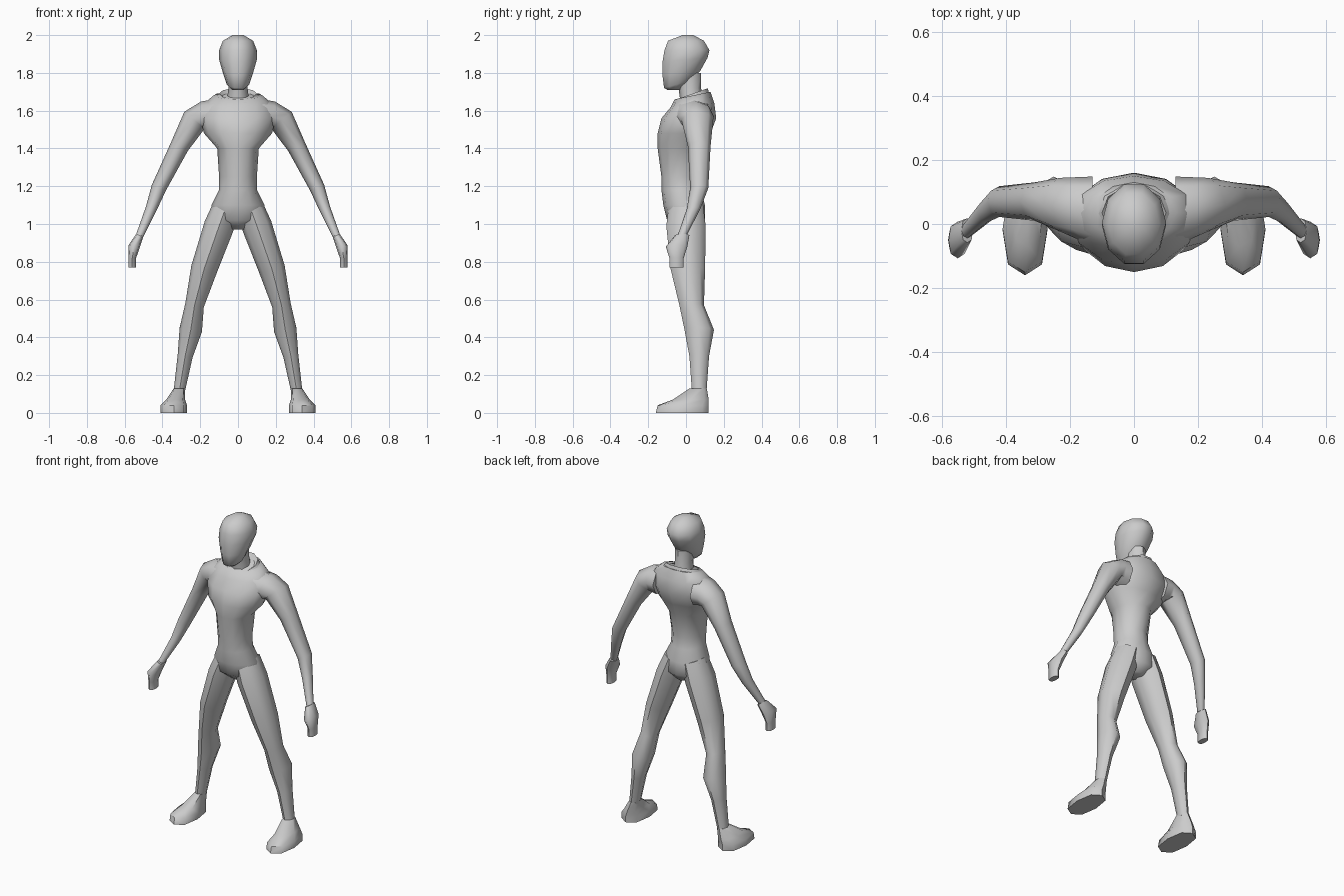
import bpy
import bmesh
import math
from mathutils import Vector

default = bpy.data.objects.get("Cube")
if default:
    bpy.data.objects.remove(default)


def level_section(height, half, front, back, side=0, lift=0):
    """Horizontal oval section; lift raises its back and lowers its front."""
    centre = Vector((side, (front + back) / 2, height))
    across = Vector((half, 0, 0))
    depth = Vector((0, (back - front) / 2, lift))
    return centre, across, depth


def limb_sections(joints, stretch):
    """Oval sections square to a path of (position, radius) joints."""
    sections = []
    last = len(joints) - 1
    for i, (position, radius) in enumerate(joints):
        before = Vector(joints[max(i - 1, 0)][0])
        after = Vector(joints[min(i + 1, last)][0])
        along = after - before
        across = Vector((-along.z, 0, along.x)).normalized() * radius
        depth = Vector((0, radius * stretch, 0))
        sections.append((Vector(position), across, depth))
    return sections


def bulge(value, power):
    return math.copysign(abs(value) ** power, value)


def loft(name, sections, sides, power=1, mirrored=False):
    """Skin a list of sections into one closed, smooth part."""
    bm = bmesh.new()
    loops = []
    for centre, across, depth in sections:
        loop = []
        for i in range(sides):
            angle = math.tau * i / sides
            sideways = across * bulge(math.cos(angle), power)
            backward = depth * bulge(math.sin(angle), power)
            loop.append(bm.verts.new(centre + sideways + backward))
        loops.append(loop)
    for lower, upper in zip(loops, loops[1:]):
        for i in range(sides):
            j = (i + 1) % sides
            bm.faces.new((lower[i], lower[j], upper[j], upper[i]))
    bm.faces.new(loops[0])
    bm.faces.new(loops[-1])
    bmesh.ops.recalc_face_normals(bm, faces=bm.faces)
    mesh = bpy.data.meshes.new(name)
    bm.to_mesh(mesh)
    bm.free()
    mesh.shade_smooth()
    mesh.set_sharp_from_angle(angle=math.radians(55))
    part = bpy.data.objects.new(name, mesh)
    bpy.context.collection.objects.link(part)
    if mirrored:
        mirror = part.modifiers.new("Mirror", "MIRROR")
        mirror.use_mirror_merge = False


# Torso, from crotch to shoulders
loft("torso", [
    level_section(height=.97, half=.04, front=-.04, back=.06),
    level_section(height=1.02, half=.13, front=-.1, back=.1),
    level_section(height=1.1, half=.14, front=-.12, back=.1),
    level_section(height=1.18, half=.1, front=-.13, back=.08),
    level_section(height=1.25, half=.1, front=-.13, back=.07),
    level_section(height=1.4, half=.11, front=-.15, back=.1),
    level_section(height=1.48, half=.18, front=-.15, back=.13),
    level_section(height=1.56, half=.2, front=-.13, back=.16),
    level_section(height=1.63, half=.19, front=-.08, back=.15, lift=.01),
    level_section(height=1.68, half=.13, front=-.06, back=.13, lift=.02),
], sides=12)

# Collar, slanting up toward the back, with a sunken opening
loft("collar", [
    level_section(height=1.66, half=.13, front=-.07, back=.13, lift=.02),
    level_section(height=1.69, half=.1, front=-.05, back=.12, lift=.03),
    level_section(height=1.67, half=.07, front=-.03, back=.1, lift=.02),
], sides=10)

# Neck
loft("neck", [
    level_section(height=1.65, half=.06, front=-.03, back=.09),
    level_section(height=1.72, half=.05, front=-.04, back=.08),
    level_section(height=1.8, half=.05, front=-.06, back=.08),
], sides=8)

# Head, from jaw to crown
loft("head", [
    level_section(height=1.71, half=.03, front=-.1, back=-.03),
    level_section(height=1.74, half=.06, front=-.12, back=.03, lift=.02),
    level_section(height=1.8, half=.08, front=-.13, back=.08, lift=.01),
    level_section(height=1.87, half=.1, front=-.13, back=.12, lift=.01),
    level_section(height=1.92, half=.1, front=-.12, back=.13),
    level_section(height=1.97, half=.08, front=-.1, back=.1),
    level_section(height=2, half=.03, front=-.02, back=.04),
], sides=10)

# Arms, from inside the shoulder to the wrist
wrist = (.52, -.02, .94)
arm_joints = [
    ((.13, .04, 1.57), .09),
    ((.18, .05, 1.57), .08),
    ((.23, .06, 1.55), .07),
    ((.31, .07, 1.41), .05),
    ((.42, .07, 1.19), .04),
    ((.46, .04, 1.08), .03),
    (wrist, .02),
]
loft("arms", limb_sections(arm_joints, stretch=1.2), sides=8, mirrored=True)

# Mitten hands
hand_joints = [
    (wrist, .02),
    ((.55, -.05, .88), .03),
    ((.56, -.05, .82), .02),
    ((.56, -.05, .77), .02),
]
loft("hands", limb_sections(hand_joints, stretch=1.9), sides=8,
     power=.8, mirrored=True)

# Legs, from inside the hips to the ankle
leg_joints = [
    ((.06, 0, 1.1), .07),
    ((.1, 0, .99), .08),
    ((.18, .01, .76), .07),
    ((.23, .03, .57), .05),
    ((.25, .07, .44), .06),
    ((.28, .07, .3), .04),
    ((.31, .07, .12), .03),
]
loft("legs", limb_sections(leg_joints, stretch=1.3), sides=8, mirrored=True)

# Feet, flat soles narrowing up to the ankle
loft("feet", [
    level_section(height=0, side=.34, half=.07, front=-.16, back=.12),
    level_section(height=.04, side=.34, half=.07, front=-.15, back=.12),
    level_section(height=.07, side=.33, half=.05, front=-.07, back=.12),
    level_section(height=.13, side=.31, half=.03, front=.02, back=.11),
], sides=8, power=.8, mirrored=True)
